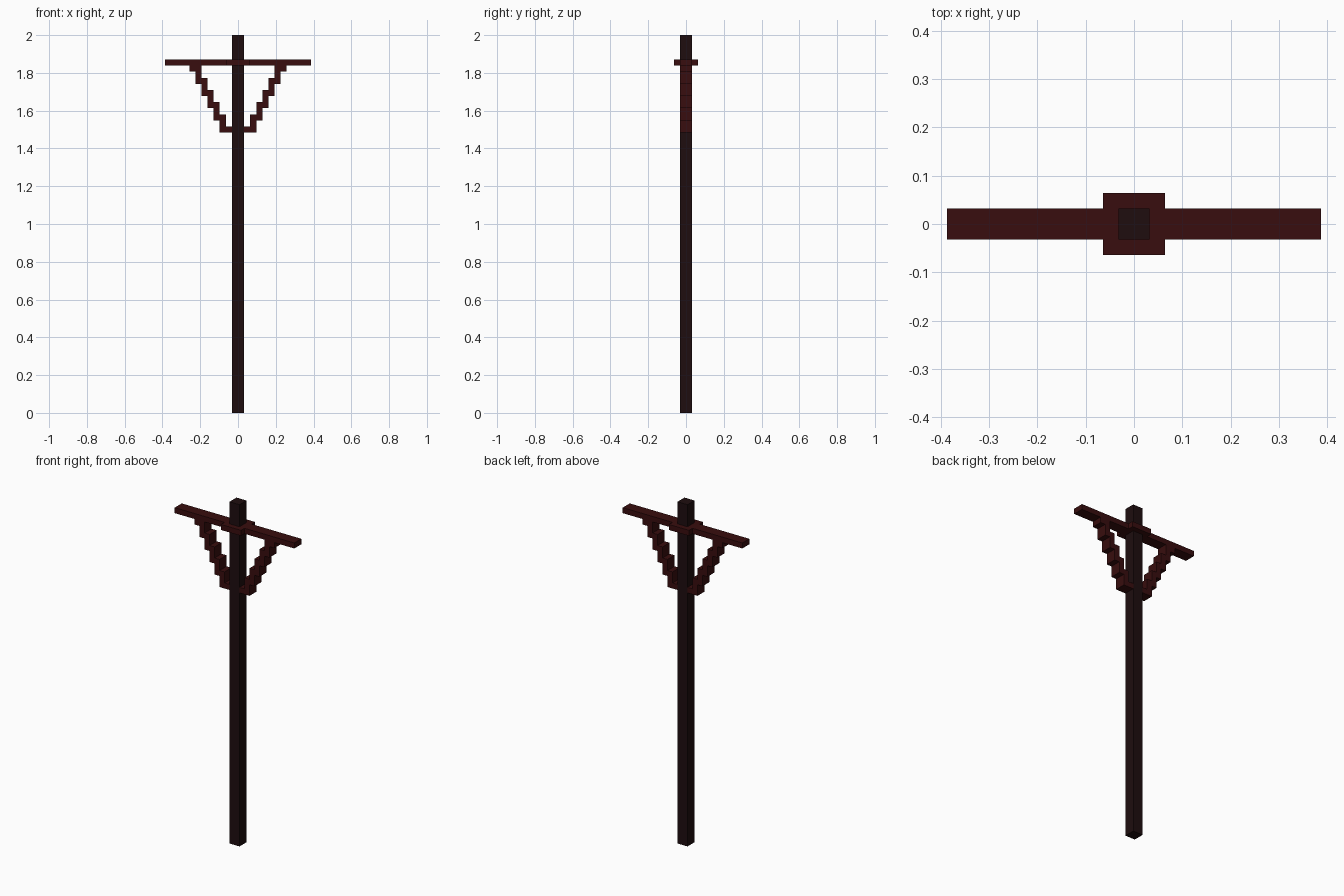
import bpy
import bmesh
from mathutils import Vector

U = 2 / 62  # one block of the grid

cube = bpy.data.objects.get("Cube")
if cube:
    bpy.data.objects.remove(cube, do_unlink=True)


def make_material(name, rgb):
    mat = bpy.data.materials.new(name)
    mat.use_nodes = True
    mat.diffuse_color = (*rgb, 1)
    bsdf = mat.node_tree.nodes["Principled BSDF"]
    bsdf.inputs["Base Color"].default_value = (*rgb, 1)
    bsdf.inputs["Roughness"].default_value = 0.9
    return mat


def extrude_outline(name, points, direction, mat):
    """Flat outline (in blocks) pulled along a direction (in blocks)."""
    bm = bmesh.new()
    face = bm.faces.new([bm.verts.new(Vector(p) * U) for p in points])
    result = bmesh.ops.extrude_face_region(bm, geom=[face], use_keep_orig=True)
    moved = [g for g in result["geom"] if isinstance(g, bmesh.types.BMVert)]
    bmesh.ops.translate(bm, verts=moved, vec=Vector(direction) * U)
    bmesh.ops.recalc_face_normals(bm, faces=bm.faces)
    mesh = bpy.data.meshes.new(name)
    bm.to_mesh(mesh)
    bm.free()
    mesh.materials.append(mat)
    obj = bpy.data.objects.new(name, mesh)
    bpy.context.collection.objects.link(obj)
    return obj


dark_wood = make_material("dark wood", (0.0130, 0.0040, 0.0046))
red_wood = make_material("red brown wood", (0.0395, 0.0040, 0.0044))

# Upright pole, two blocks square
square = [(-1, -1, 0), (1, -1, 0), (1, 1, 0), (-1, 1, 0)]
extrude_outline("pole", square, (0, 0, 62), dark_wood)

# Crossarm with a wider square collar around the pole
half = [(12, -1), (12, 1), (2, 1), (2, 2)]
outline = half + [(-x, y) for x, y in reversed(half)]
lower = [(-2, -2), (-2, -1), (-12, -1)]
outline = ([(2, -2), (2, -1)] + half + [(-2, 2), (-2, 1), (-12, 1)]
           + list(reversed(lower)))
extrude_outline("crossarm", [(x, y, 57) for x, y in outline],
                (0, 0, 1), red_wood)

# Stepped braces: each step rises two blocks and moves out one
outer, inner = [(1, 46)], [(1, 47)]
for i in range(5):
    outer += [(3 + i, 46 + 2 * i), (3 + i, 48 + 2 * i)]
    inner += [(2 + i, 47 + 2 * i), (2 + i, 49 + 2 * i)]
outer += [(8, 56), (8, 57)]
profile = outer + inner[::-1]
brace = extrude_outline("stepped_braces", [(x, -1, z) for x, z in profile],
                        (0, 2, 0), red_wood)
mirror = brace.modifiers.new("Mirror", "MIRROR")
mirror.use_axis[0] = True
mirror.use_mirror_merge = False
